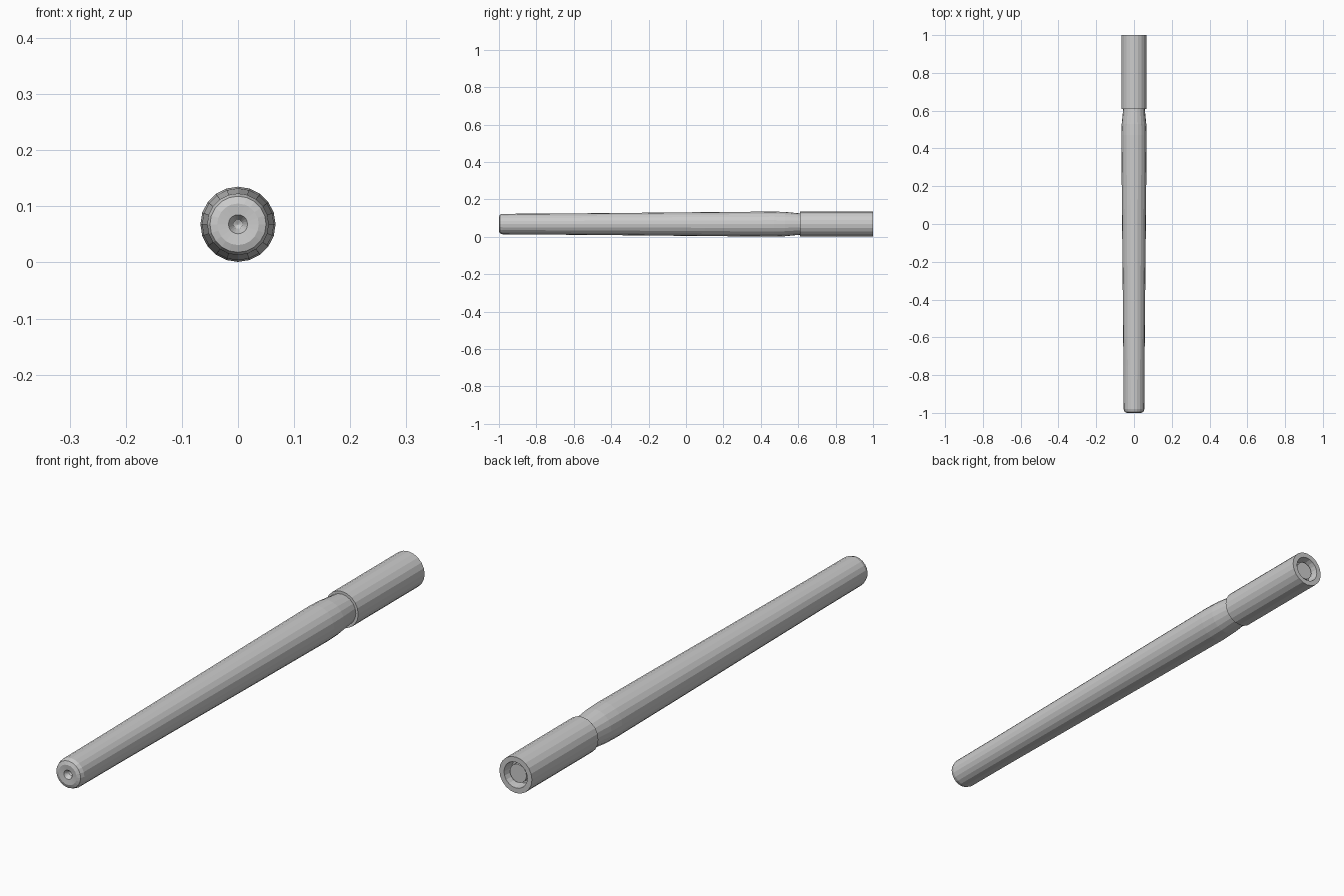
import bpy, bmesh, math

if "Cube" in bpy.data.objects:
    bpy.data.objects.remove(bpy.data.objects["Cube"])

SIDES = 20
AXIS_Z = 0.068


def lathe(name, profile):
    """Revolve (radius, y) points around the long axis; radius 0 closes to a point."""
    bm = bmesh.new()
    rings = []
    for r, y in profile:
        if r == 0:
            rings.append([bm.verts.new((0, y, 0))])
        else:
            rings.append([bm.verts.new((r * math.sin(2 * math.pi * i / SIDES), y,
                                        r * math.cos(2 * math.pi * i / SIDES)))
                          for i in range(SIDES)])
    for a, b in zip(rings, rings[1:]):
        for i in range(SIDES):
            j = (i + 1) % SIDES
            quad = [a[i % len(a)], a[j % len(a)], b[j % len(b)], b[i % len(b)]]
            bm.faces.new(list(dict.fromkeys(quad)))
    bmesh.ops.recalc_face_normals(bm, faces=bm.faces)
    mesh = bpy.data.meshes.new(name)
    bm.to_mesh(mesh)
    bm.free()
    obj = bpy.data.objects.new(name, mesh)
    obj.location.z = AXIS_Z
    bpy.context.collection.objects.link(obj)
    return obj


# Tapered barrel with a dimpled tip, swelling then necking in, and a
# straight rear sleeve with a recessed end and a central plug
lathe("barrel", [
    (0, -0.978), (0.008, -0.982), (0.017, -0.998), (0.037, -1.0), (0.05, -0.995), (0.055, -0.98),
    (0.056, -0.75), (0.060, -0.30), (0.064, 0.10), (0.067, 0.47),
    (0.065, 0.53), (0.057, 0.61), (0.067, 0.61), (0.067, 1.0),
    (0.048, 1.0), (0.044, 0.96), (0.034, 0.96), (0.034, 0.985), (0, 0.985),
])
